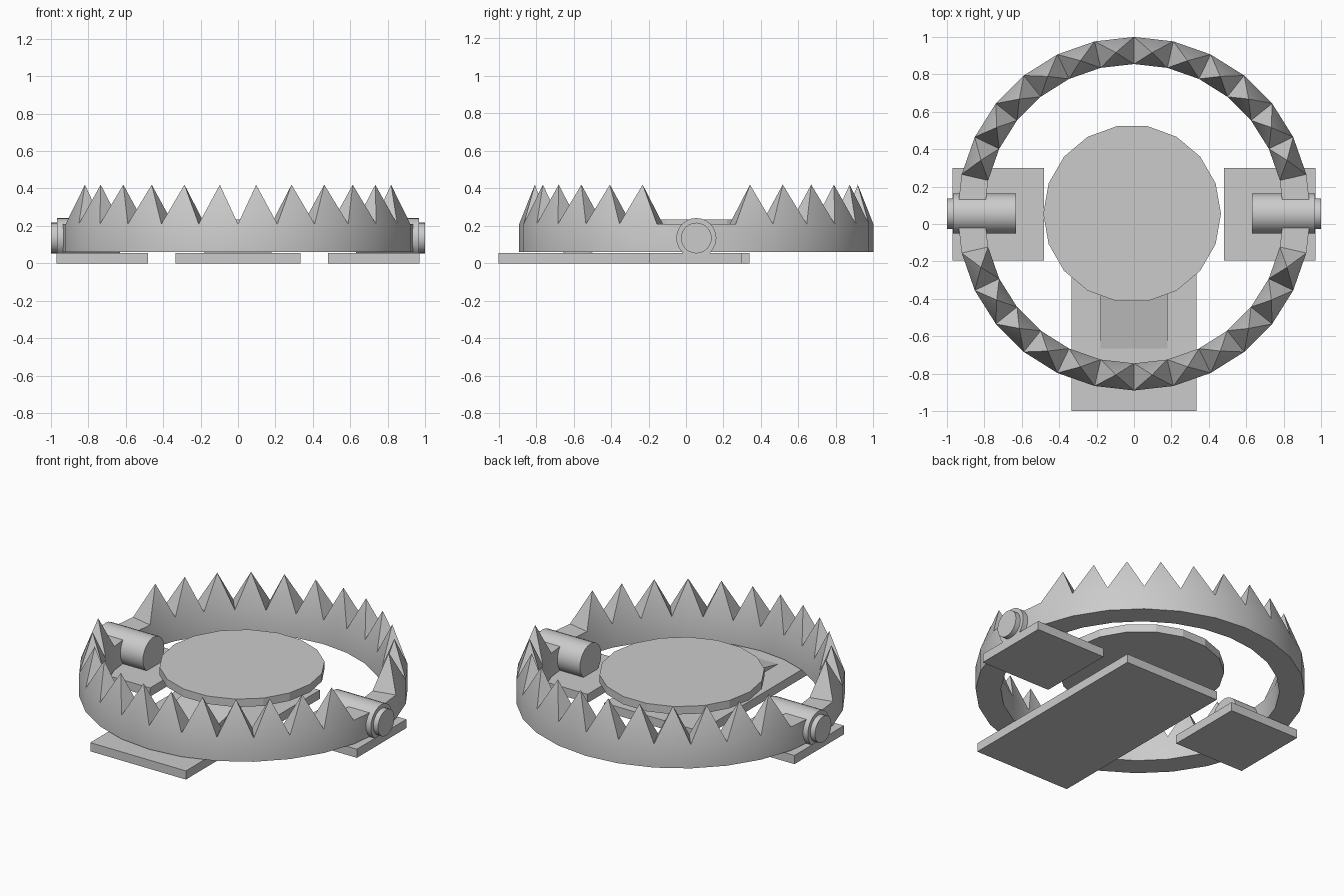
import bpy, bmesh, math
from mathutils import Vector

if "Cube" in bpy.data.objects:
    bpy.data.objects.remove(bpy.data.objects["Cube"])

CY = 0.055  # y of hinge axis and ring centre


def smooth(obj, deg=30):
    bpy.ops.object.select_all(action='DESELECT')
    obj.select_set(True)
    bpy.context.view_layer.objects.active = obj
    bpy.ops.object.shade_smooth_by_angle(angle=math.radians(deg))


def box(name, lo, hi):
    lo, hi = Vector(lo), Vector(hi)
    bpy.ops.mesh.primitive_cube_add(size=1, location=(lo + hi) / 2)
    obj = bpy.context.object
    obj.name = name
    obj.scale = hi - lo
    return obj


def rod(name, x0, x1, r):
    bpy.ops.mesh.primitive_cylinder_add(vertices=24, radius=r, depth=abs(x1 - x0),
                                        location=((x0 + x1) / 2, CY, 0.135),
                                        rotation=(0, math.pi / 2, 0))
    obj = bpy.context.object
    obj.name = name
    smooth(obj)


# Toothed jaws: 28-sided ring, a pyramid tooth on each segment away from the hinges
N, RO, RI, Z0, Z1, TIP = 28, 0.945, 0.80, 0.06, 0.21, 0.42
bm = bmesh.new()
rings = []
for i in range(N):
    a = 2 * math.pi * i / N
    rings.append([bm.verts.new((r * math.sin(a), CY + r * math.cos(a), z))
                  for r, z in ((RO, Z0), (RO, Z1), (RI, Z1), (RI, Z0))])
for i in range(N):
    a, b = rings[i], rings[(i + 1) % N]
    for j in (0, 2, 3):
        k = (j + 1) % 4
        bm.faces.new((a[j], a[k], b[k], b[j]))
    top = (a[1], a[2], b[2], b[1])
    if i in (6, 7, 20, 21):
        bm.faces.new(top)
    else:
        c = sum((v.co for v in top), Vector()) / 4
        tip = bm.verts.new((c.x, c.y, TIP))
        for j in range(4):
            bm.faces.new((top[j], top[(j + 1) % 4], tip))
bmesh.ops.recalc_face_normals(bm, faces=bm.faces)
mesh = bpy.data.meshes.new("toothed_jaws")
bm.to_mesh(mesh)
bm.free()
jaws = bpy.data.objects.new("toothed_jaws", mesh)
bpy.context.collection.objects.link(jaws)
smooth(jaws)

# Base plates
box("base_plate", (-0.335, -1.0, 0), (0.335, 0.34, 0.055))
for side, s in (("left", -1), ("right", 1)):
    xs = sorted((s * 0.48, s * 0.97))
    box(side + "_foot_plate", (xs[0], -0.195, 0), (xs[1], 0.30, 0.055))
    # Hinge barrel and pin
    rod(side + "_hinge_barrel", s * 0.63, s * 0.967, 0.107)
    rod(side + "_hinge_pin", s * 0.90, s * 1.0, 0.082)

# Pressure pan
bpy.ops.mesh.primitive_cylinder_add(vertices=18, radius=0.475, depth=0.05,
                                    location=(-0.01, CY, 0.21),
                                    rotation=(0, 0, math.pi / 2))
bpy.context.object.name = "pressure_pan"

# Sloping strip rising from the base plate to the pan
strip = box("pan_spring", (-0.18, -0.67, 0.10), (0.18, 0.05, 0.13))
strip.rotation_euler.x = math.radians(12)
